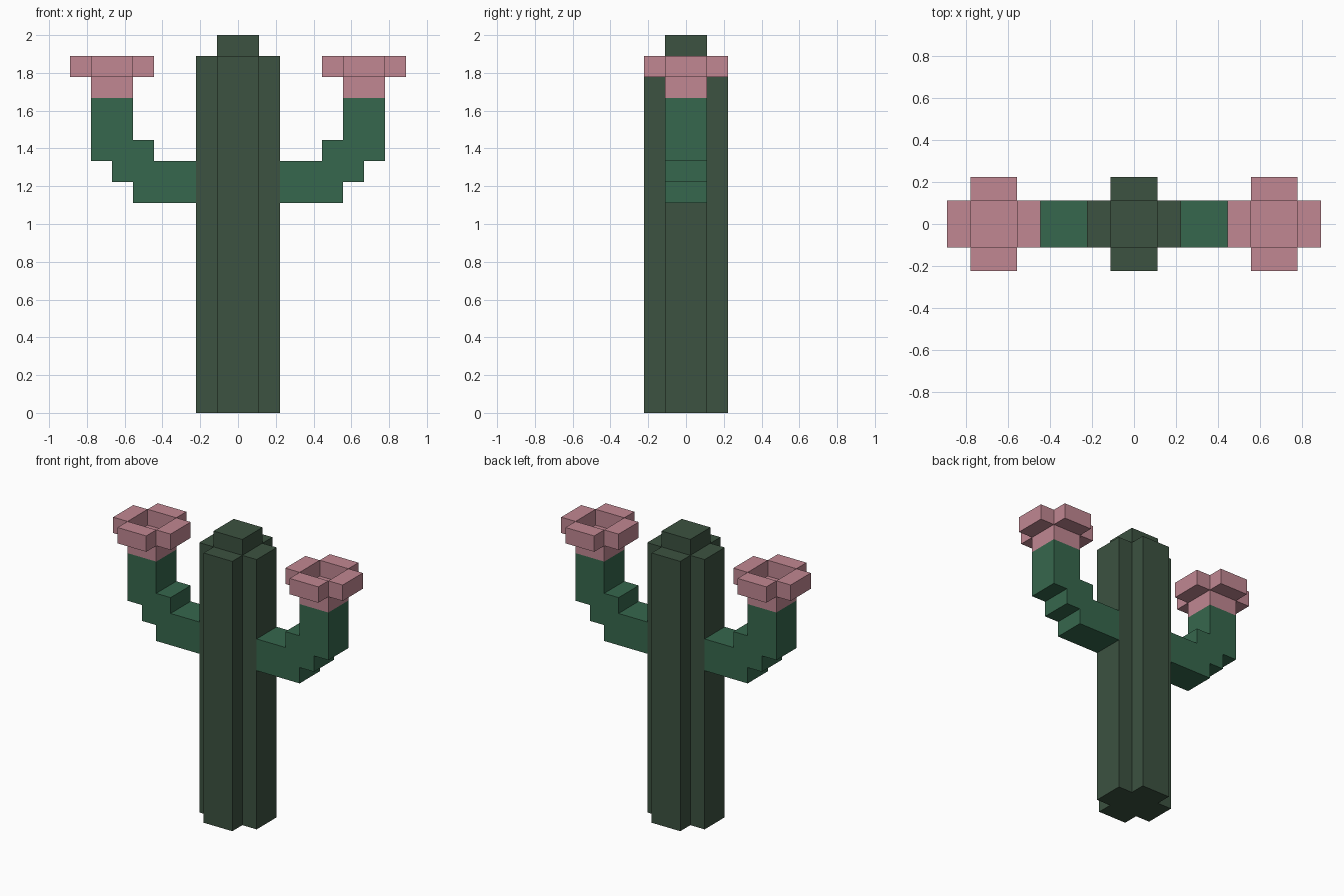
import bpy, bmesh
from mathutils import Matrix, Vector

cube = bpy.data.objects.get("Cube")
if cube:
    bpy.data.objects.remove(cube, do_unlink=True)

U = 1 / 9  # one block of the grid the plant is built on


def material(name, rgb):
    m = bpy.data.materials.new(name)
    m.use_nodes = True
    m.diffuse_color = (*rgb, 1)
    bsdf = m.node_tree.nodes["Principled BSDF"]
    bsdf.inputs["Base Color"].default_value = (*rgb, 1)
    bsdf.inputs["Roughness"].default_value = 0.9
    return m


DARK = material("dark green", (0.045, 0.084, 0.052))
GREEN = material("arm green", (0.037, 0.136, 0.074))
PINK = material("blossom pink", (0.533, 0.242, 0.287))


def finish(name, bm, mat, mirrored=False):
    bmesh.ops.recalc_face_normals(bm, faces=bm.faces)
    mesh = bpy.data.meshes.new(name)
    bm.to_mesh(mesh)
    bm.free()
    mesh.materials.append(mat)
    obj = bpy.data.objects.new(name, mesh)
    bpy.context.collection.objects.link(obj)
    if mirrored:  # copy to the other side across x = 0
        obj.modifiers.new("Mirror", "MIRROR").use_mirror_merge = False
    return obj


def prism(name, outline, direction, mat, mirrored=False):
    """Extrude a closed outline, given in blocks, along a direction."""
    bm = bmesh.new()
    face = bm.faces.new([bm.verts.new(Vector(p) * U) for p in outline])
    grown = bmesh.ops.extrude_face_region(bm, geom=[face], use_keep_orig=True)
    moved = [v for v in grown["geom"] if isinstance(v, bmesh.types.BMVert)]
    bmesh.ops.translate(bm, verts=moved, vec=Vector(direction) * U)
    return finish(name, bm, mat, mirrored)


def add_box(bm, center, size):
    bmesh.ops.create_cube(bm, size=1, matrix=Matrix.Translation(Vector(center) * U)
                          @ Matrix.Diagonal((*(Vector(size) * U), 1)))


# Ribbed trunk with a plus-shaped section
corner = [(2, -1), (2, 1), (1, 1)]
plus = []
for _ in range(4):
    plus += corner
    corner = [(-y, x) for x, y in corner]
prism("trunk", [(x, y, 0) for x, y in plus], (0, 0, 17), DARK)

# Raised cap on the trunk
bm = bmesh.new()
add_box(bm, (0, 0, 17.5), (2, 2, 1))
finish("trunk_cap", bm, DARK)

# Stepped arms
steps = [(2, 10), (5, 10), (5, 11), (6, 11), (6, 12), (7, 12),
         (7, 15), (5, 15), (5, 13), (4, 13), (4, 12), (2, 12)]
prism("arms", [(x, -1, z) for x, z in steps], (0, 2, 0), GREEN, True)

# Blossom bases
bm = bmesh.new()
add_box(bm, (6, 0, 15.5), (2, 2, 1))
finish("blossom_bases", bm, PINK, True)

# Four petals round an open centre
bm = bmesh.new()
for dx, dy in ((1, 0), (0, 1), (-1, 0), (0, -1)):
    add_box(bm, (6 + 1.5 * dx, 1.5 * dy, 16.5), (2 - abs(dx), 2 - abs(dy), 1))
finish("blossom_petals", bm, PINK, True)
